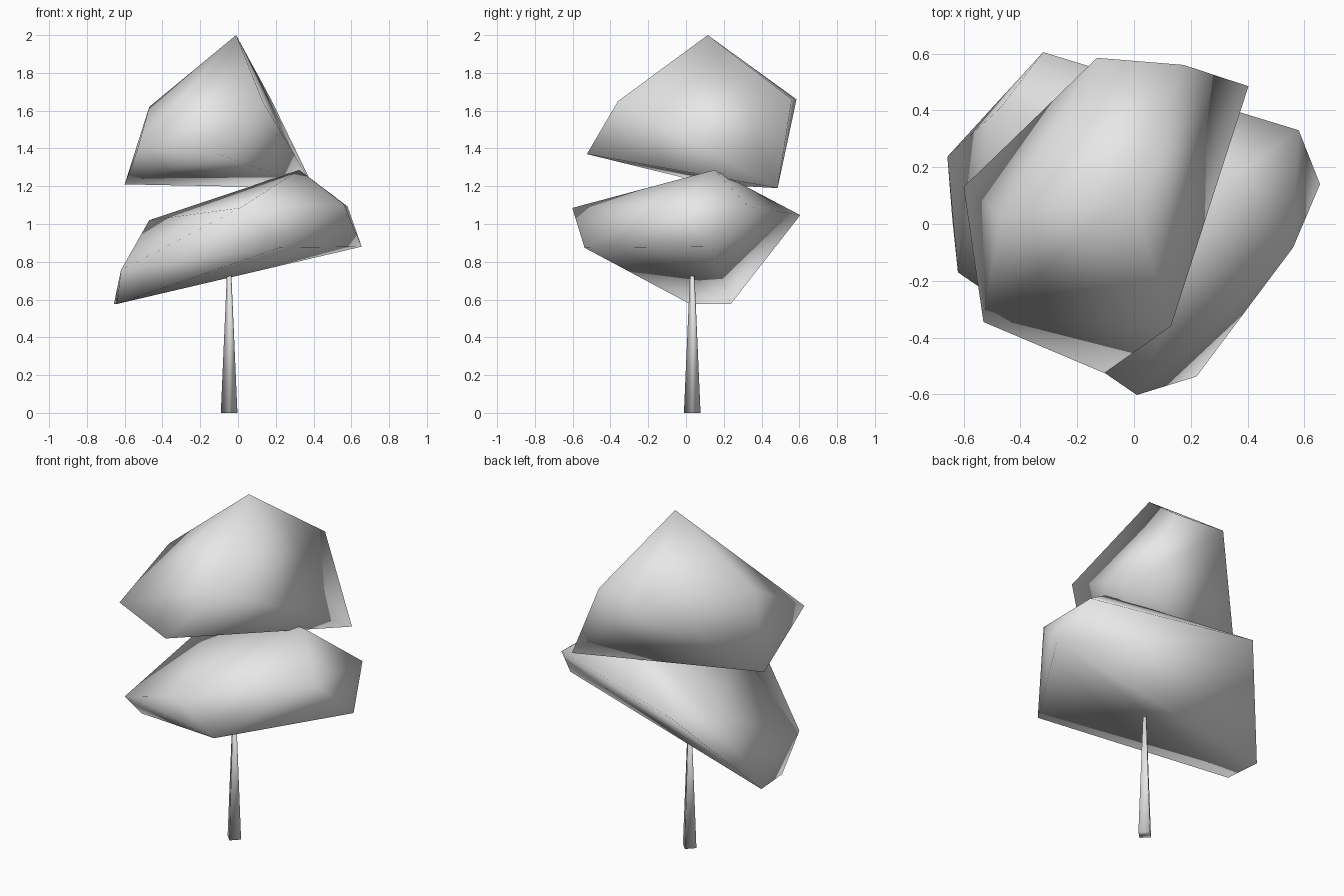
import bpy
import bmesh
from mathutils import Vector

cube = bpy.data.objects.get("Cube")
if cube:
    bpy.data.objects.remove(cube, do_unlink=True)

# One plain grey for the whole tree
GREY = (0.8, 0.8, 0.8, 1.0)
grey = bpy.data.materials.new("plain_grey")
grey.use_nodes = True
grey.diffuse_color = GREY
grey.node_tree.nodes["Principled BSDF"].inputs["Base Color"].default_value = GREY


def finish(name, bm):
    """Turn a bmesh into a fully smooth-shaded object."""
    bmesh.ops.recalc_face_normals(bm, faces=bm.faces)
    for face in bm.faces:
        face.smooth = True
    mesh = bpy.data.meshes.new(name)
    bm.to_mesh(mesh)
    bm.free()
    mesh.materials.append(grey)
    obj = bpy.data.objects.new(name, mesh)
    bpy.context.collection.objects.link(obj)


def clump(name, corners):
    """Faceted foliage clump: the convex skin around a few corners."""
    bm = bmesh.new()
    for corner in corners:
        bm.verts.new(corner)
    hull = bmesh.ops.convex_hull(bm, input=bm.verts)
    loose = {g for g in hull["geom_interior"] + hull["geom_unused"]
             if isinstance(g, bmesh.types.BMVert)}
    bmesh.ops.delete(bm, geom=list(loose), context="VERTS")
    finish(name, bm)


# Upper foliage: peak, shoulders, then the tilted rim
clump("upper_foliage", [
    (-0.01, 0.115, 2.0),
    (-0.47, 0.03, 1.62), (0.13, -0.36, 1.65),
    (0.175, 0.56, 1.66), (-0.13, 0.585, 1.66),
    (-0.53, -0.345, 1.4), (-0.104, -0.525, 1.37),
    (0.36, 0.37, 1.25), (0.403, 0.485, 1.19), (-0.6, 0.13, 1.21),
])

# Lower foliage: crest, shoulders, then the slanted underside
clump("lower_foliage", [
    (0.325, 0.15, 1.286),
    (0.58, 0.33, 1.093), (0.56, -0.083, 1.105), (0.01, -0.602, 1.085),
    (-0.32, 0.605, 1.047), (-0.47, 0.41, 1.02),
    (0.655, 0.14, 0.88), (0.22, -0.537, 0.874),
    (-0.62, -0.17, 0.755), (-0.64, 0.02, 0.577), (-0.657, 0.237, 0.577),
])

# Slim four-sided tapering trunk
HEIGHT = 0.8
bm = bmesh.new()
bmesh.ops.create_cone(bm, cap_ends=True, segments=4,
                      radius1=0.044, radius2=0.009, depth=HEIGHT)
bmesh.ops.translate(bm, verts=bm.verts, vec=Vector((-0.047, 0.033, HEIGHT / 2)))
finish("trunk", bm)
